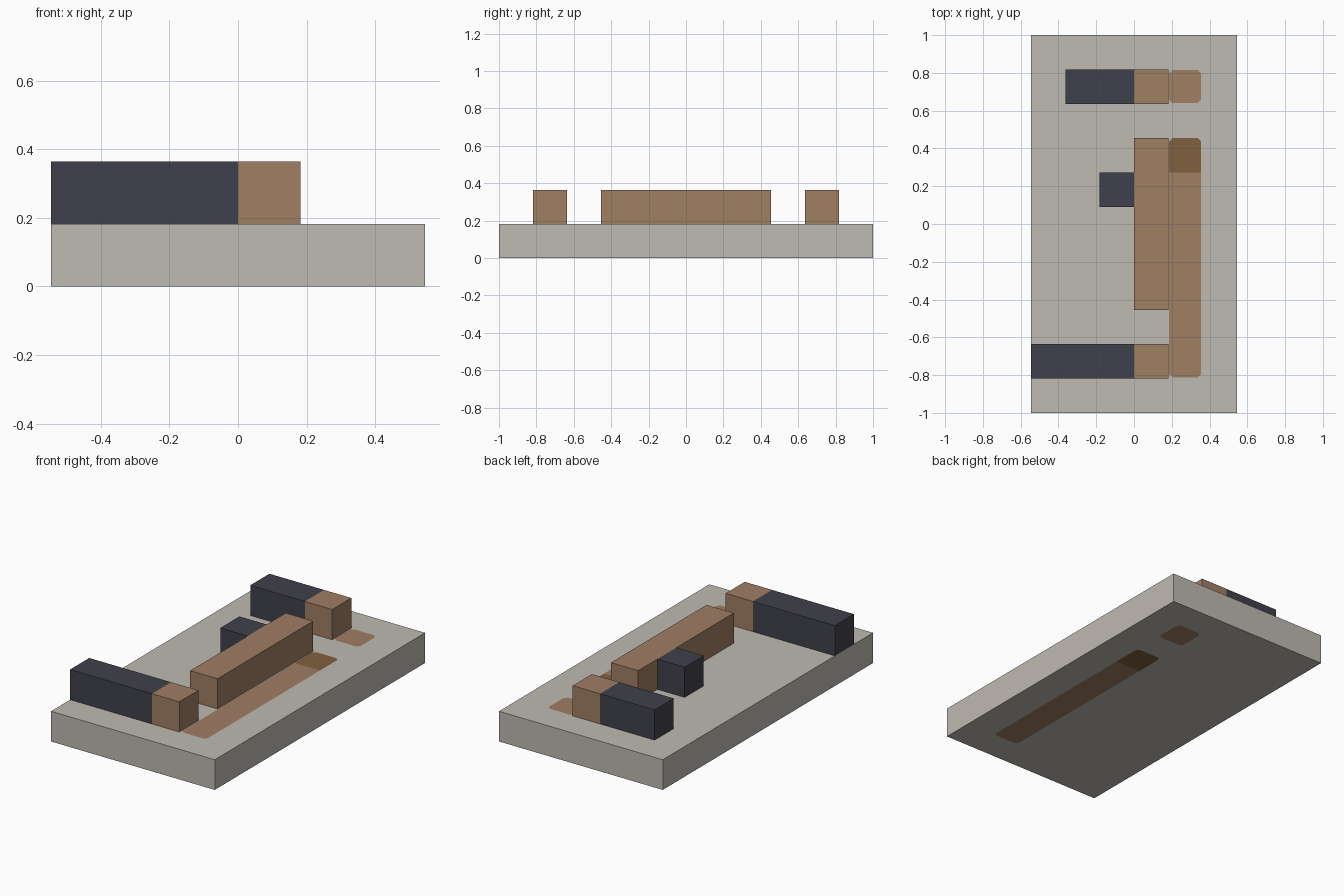
import bpy, bmesh
from mathutils import Vector

if "Cube" in bpy.data.objects:
    bpy.data.objects.remove(bpy.data.objects["Cube"])

U = 2 / 11  # grid module


def material(name, rgb):
    lin = [((c / 255 + 0.055) / 1.055) ** 2.4 for c in rgb]
    m = bpy.data.materials.new(name)
    m.diffuse_color = (*lin, 1)
    m.use_nodes = True
    m.node_tree.nodes["Principled BSDF"].inputs["Base Color"].default_value = m.diffuse_color
    return m


STONE = material("warm grey", (191, 186, 178))
CLAY = material("clay brown", (160, 126, 100))
NAVY = material("dark slate", (64, 64, 76))
UMBER = material("dark brown", (128, 96, 62))


def finish(bm, name, mats):
    me = bpy.data.meshes.new(name)
    bm.to_mesh(me)
    bm.free()
    for m in mats:
        me.materials.append(m)
    ob = bpy.data.objects.new(name, me)
    bpy.context.collection.objects.link(ob)
    return ob


def box_mesh(lo, hi):
    bm = bmesh.new()
    bmesh.ops.create_cube(bm, size=1)
    lo, hi = Vector(lo), Vector(hi)
    for v in bm.verts:
        v.co = (lo + hi) / 2 + v.co * (hi - lo)
    return bm


def cut(bm, faces, point, normal):
    geom = set(faces)
    for f in faces:
        geom.update(f.edges)
        geom.update(f.verts)
    bmesh.ops.bisect_plane(bm, geom=list(geom), dist=1e-6, plane_co=point, plane_no=normal)


# Base slab, with painted cells cut into its top and bottom faces
X0, X1, CH = 0.186, 0.355, 0.018
painted = [  # y start, y end, material slot, start trimmed, end trimmed
    (-0.812, 1.5 * U, 1, True, False),
    (1.5 * U, 0.455, 2, False, True),
    (0.64, 0.815, 1, True, True),
]
bm = box_mesh((-3 * U, -1, 0), (3 * U, 1, U))
for x in (X0, X1):
    cut(bm, bm.faces[:], (x, 0, 0), (1, 0, 0))
for y in sorted({y for p in painted for y in p[:2]}):
    cut(bm, bm.faces[:], (0, y, 0), (0, 1, 0))

for y0, y1, slot, trim0, trim1 in painted:
    def inside(f):
        c = f.calc_center_median()
        return abs(f.normal.z) > 0.9 and X0 < c.x < X1 and y0 < c.y < y1

    corners = [(x, y, sx, sy)
               for x, sx in ((X0, 1), (X1, -1))
               for y, sy, trim in ((y0, 1, trim0), (y1, -1, trim1)) if trim]
    for x, y, sx, sy in corners:
        bm.normal_update()
        cut(bm, [f for f in bm.faces if inside(f)], (x + sx * CH, y, 0), (sx, sy, 0))
    bm.normal_update()
    for f in bm.faces:
        c = f.calc_center_median()
        if inside(f) and all(sx * (c.x - x) + sy * (c.y - y) > CH for x, y, sx, sy in corners):
            f.material_index = slot
finish(bm, "base_slab", [STONE, CLAY, UMBER])

# Raised walls: x and y ranges in grid modules, one module high
walls = [
    ("front_wall_dark", -3, 0, -4.5, -3.5, NAVY),
    ("front_wall_brown", 0, 1, -4.5, -3.5, CLAY),
    ("long_middle_wall", 0, 1, -2.5, 2.5, CLAY),
    ("middle_stub", -1, 0, 0.5, 1.5, NAVY),
    ("back_wall_dark", -2, 0, 3.5, 4.5, NAVY),
    ("back_wall_brown", 0, 1, 3.5, 4.5, CLAY),
]
for name, x0, x1, y0, y1, mat in walls:
    finish(box_mesh((x0 * U, y0 * U, U), (x1 * U, y1 * U, 2 * U)), name, [mat])
